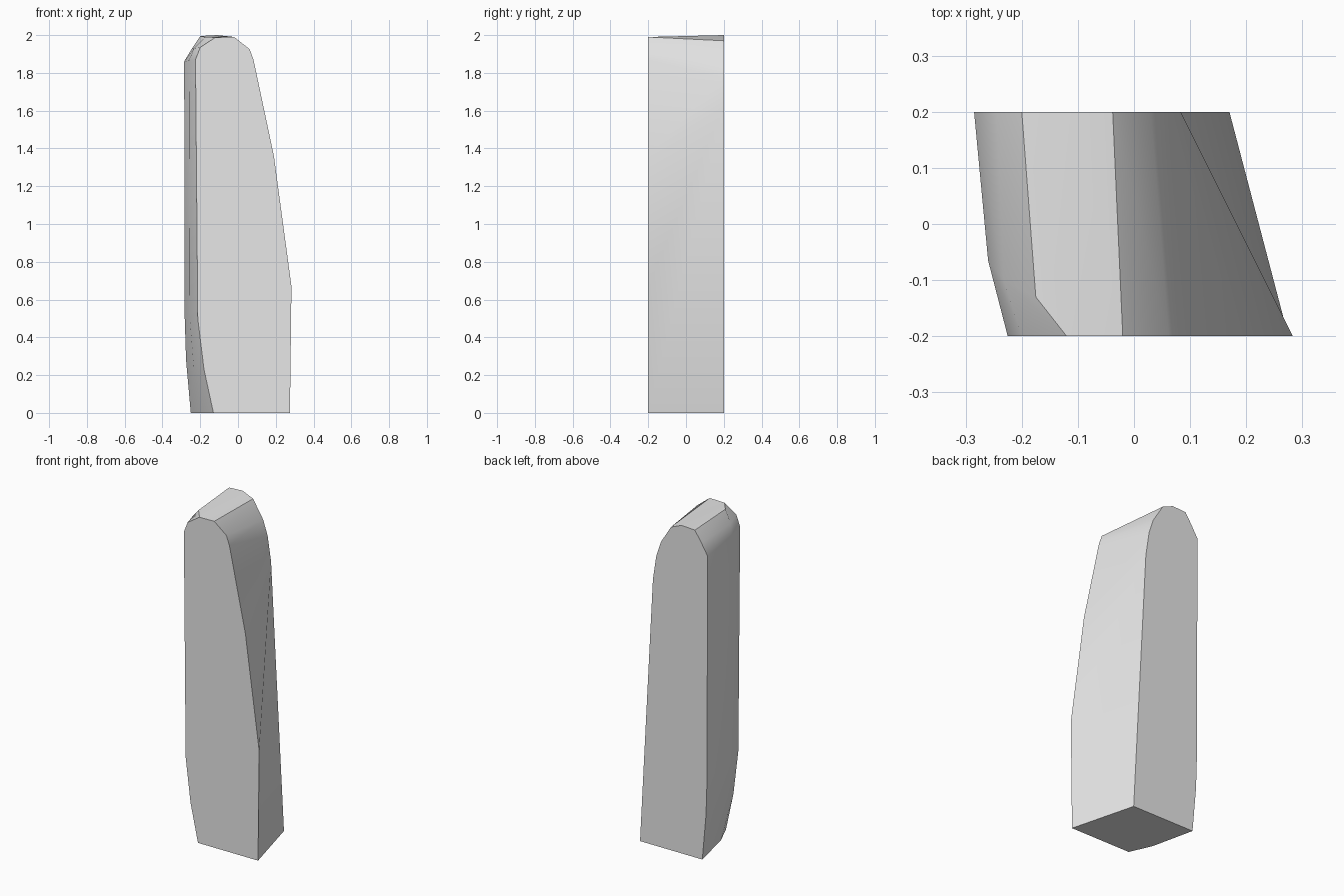
import bpy, bmesh, math

cube = bpy.data.objects.get("Cube")
if cube:
    bpy.data.objects.remove(cube)

HALF_DEPTH = 0.2


def at_depth(points, y):
    return [(x, y, z) for x, z in points]


# Profile chains: one side climbs from base to crown, the other descends
front_rise = at_depth([(0.275, 0), (0.283, 0.67), (0.19, 1.36), (0.082, 1.87),
                       (0.062, 1.925), (-0.02, 1.99), (-0.12, 1.988)], -HALF_DEPTH)
back_rise = at_depth([(0.17, 0), (0.083, 1.62), (0.083, 1.62), (0.06, 1.77),
                      (0.03, 1.86), (-0.038, 1.97), (-0.11, 2)], HALF_DEPTH)
front_fall = at_depth([(-0.12, 1.988), (-0.2, 1.935), (-0.225, 1.87),
                       (-0.213, 0.5), (-0.18, 0.23), (-0.13, 0)], -HALF_DEPTH)
middle_fall = [(-0.175, -0.13, 1.99), (-0.232, -0.1, 1.93), (-0.26, -0.065, 1.865),
               (-0.255, -0.065, 0.5), (-0.235, -0.065, 0.25), (-0.19, -0.065, 0)]
back_fall = at_depth([(-0.2, 1.995), (-0.245, 1.927), (-0.285, 1.86),
                      (-0.282, 0.5), (-0.275, 0.28), (-0.25, 0)], HALF_DEPTH)

bm = bmesh.new()
verts = {}


def face(points):
    """Add a face, sharing vertices and skipping repeated points."""
    ring = []
    for p in points:
        if p not in verts:
            verts[p] = bm.verts.new(p)
        if verts[p] not in ring:
            ring.append(verts[p])
    bm.faces.new(ring)


def loft(a, b):
    for i in range(len(a) - 1):
        face([a[i], a[i + 1], b[i + 1], b[i]])


# Skin of the leaning block
loft(front_rise, back_rise)
loft(front_fall, middle_fall)
loft(middle_fall, back_fall)

# Crown, base and the two flat ends
face([front_rise[-1], middle_fall[0], back_fall[0], back_rise[-1]])
face([front_rise[0], front_fall[-1], middle_fall[-1], back_fall[-1], back_rise[0]])
face(front_rise + front_fall)
face(back_rise + back_fall)
bmesh.ops.recalc_face_normals(bm, faces=bm.faces[:])

mesh = bpy.data.meshes.new("standing_stone")
bm.to_mesh(mesh)
bm.free()
stone = bpy.data.objects.new("standing_stone", mesh)
bpy.context.collection.objects.link(stone)

# Plain grey material
grey = bpy.data.materials.new("light_grey")
grey.use_nodes = True
colour = (0.8, 0.8, 0.8, 1)
grey.diffuse_color = colour
grey.node_tree.nodes["Principled BSDF"].inputs["Base Color"].default_value = colour
mesh.materials.append(grey)

# Soft shading on the curved sides, sharp ends
bpy.ops.object.select_all(action='DESELECT')
stone.select_set(True)
bpy.context.view_layer.objects.active = stone
bpy.ops.object.shade_smooth_by_angle(angle=math.radians(30))
